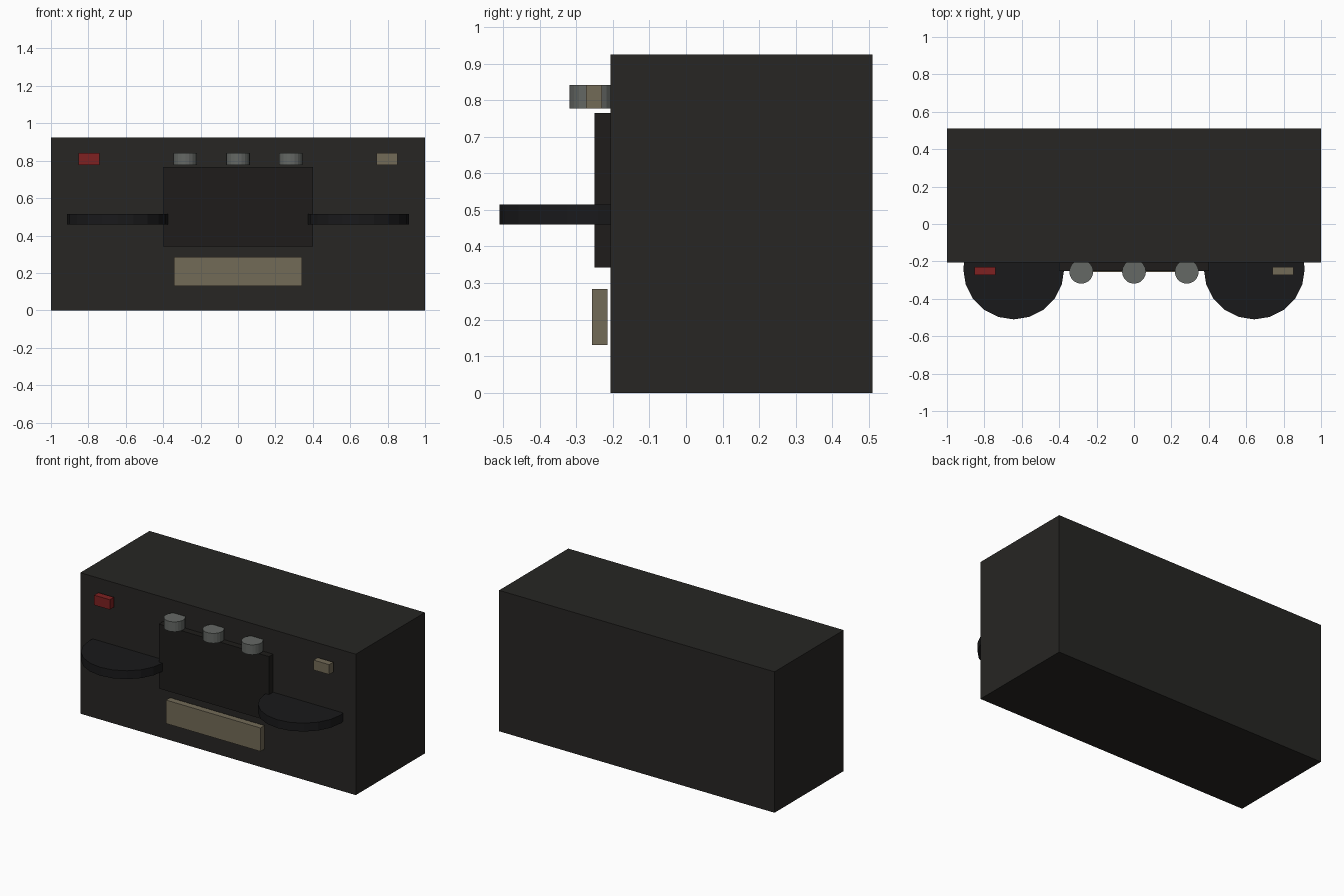
import bpy

if "Cube" in bpy.data.objects:
    bpy.data.objects.remove(bpy.data.objects["Cube"])


def material(name, rgb):
    m = bpy.data.materials.new(name)
    m.diffuse_color = (*rgb, 1)
    m.use_nodes = True
    m.node_tree.nodes["Principled BSDF"].inputs["Base Color"].default_value = m.diffuse_color
    return m


BODY = material("charcoal", (0.020, 0.019, 0.017))
PANEL = material("dark_panel", (0.013, 0.012, 0.011))
BLACK = material("black", (0.010, 0.010, 0.011))
METAL = material("grey_metal", (0.13, 0.14, 0.13))
TAN = material("tan", (0.17, 0.145, 0.095))
RED = material("red", (0.21, 0.015, 0.015))


def box(name, lo, hi, mat):
    mid = [(a + b) / 2 for a, b in zip(lo, hi)]
    bpy.ops.mesh.primitive_cube_add(size=1, location=mid)
    o = bpy.context.object
    o.name = name
    o.scale = [b - a for a, b in zip(lo, hi)]
    bpy.ops.object.transform_apply(location=False, rotation=False, scale=True)
    o.data.materials.append(mat)


def disc(name, x, y, z0, z1, radius, mat):
    bpy.ops.mesh.primitive_cylinder_add(vertices=20, radius=radius, depth=z1 - z0,
                                        location=(x, y, (z0 + z1) / 2))
    o = bpy.context.object
    o.name = name
    o.data.materials.append(mat)


# Main block and the raised parts on its front
box("body", (-1, -0.207, 0), (1, 0.51, 0.925), BODY)
box("front_panel", (-0.4, -0.25, 0.342), (0.4, -0.195, 0.765), PANEL)
box("lower_plate", (-0.343, -0.257, 0.13), (0.343, -0.215, 0.284), TAN)

# Small lamps at the upper corners
box("left_lamp", (-0.853, -0.273, 0.777), (-0.74, -0.23, 0.842), RED)
box("right_lamp", (0.74, -0.273, 0.777), (0.853, -0.23, 0.842), TAN)

# Row of three knobs
for i, x in enumerate((-0.282, 0, 0.282)):
    disc(f"knob_{i + 1}", x, -0.255, 0.777, 0.842, 0.064, METAL)

# Half-sunk round shelves on both sides
for side, x in (("left", -0.643), ("right", 0.643)):
    disc(f"{side}_shelf", x, -0.24, 0.46, 0.515, 0.27, BLACK)
